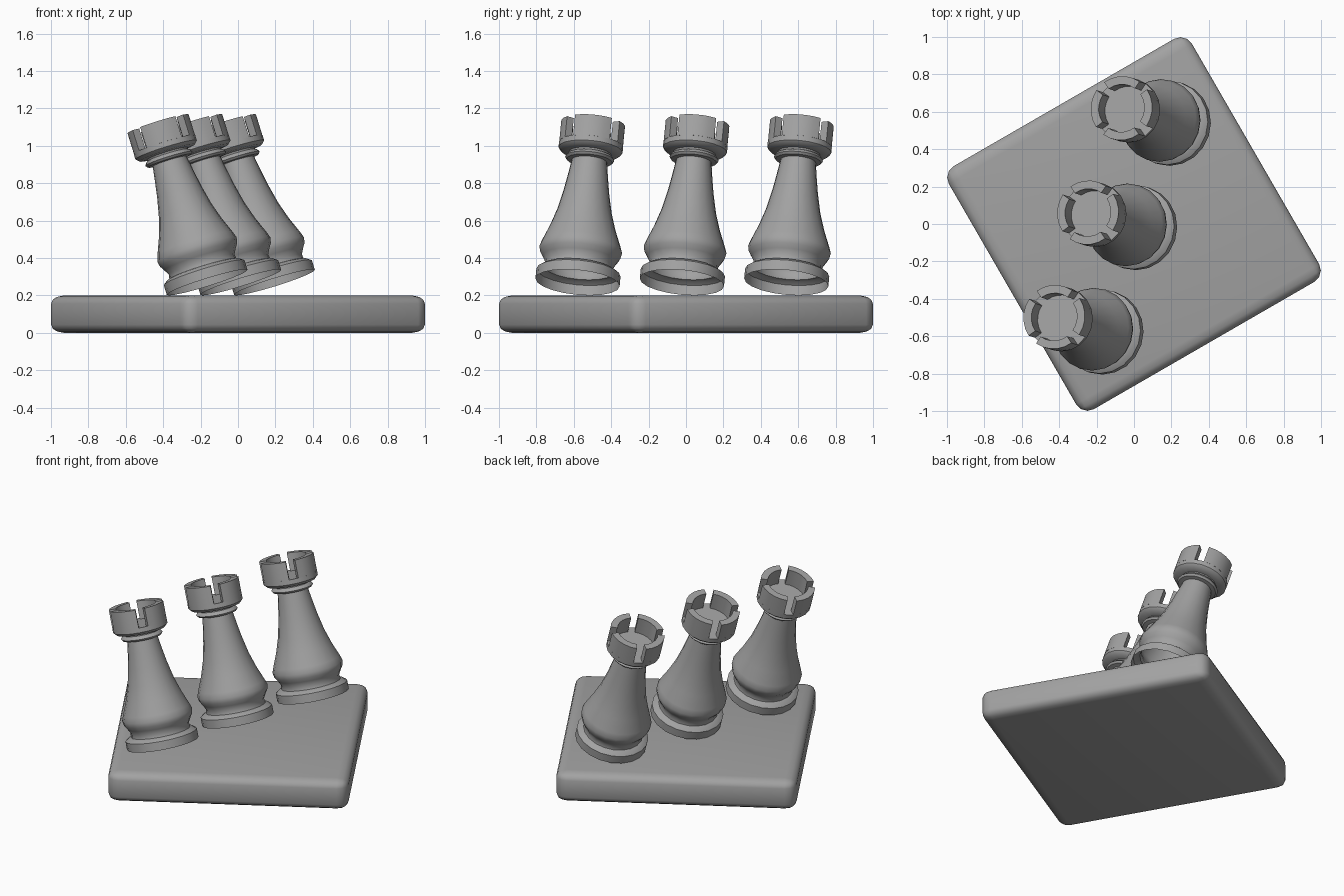
import bpy, bmesh, math
from mathutils import Matrix, Vector

cube = bpy.data.objects.get("Cube")
if cube:
    bpy.data.objects.remove(cube, do_unlink=True)

grey = bpy.data.materials.new("plain_grey")
grey.use_nodes = True
colour = (0.36, 0.36, 0.36, 1)
grey.diffuse_color = colour
grey.node_tree.nodes["Principled BSDF"].inputs["Base Color"].default_value = colour


def finish(name, bm, matrix, angle=35):
    bmesh.ops.recalc_face_normals(bm, faces=bm.faces)
    mesh = bpy.data.meshes.new(name)
    bm.to_mesh(mesh)
    bm.free()
    mesh.materials.append(grey)
    obj = bpy.data.objects.new(name, mesh)
    bpy.context.collection.objects.link(obj)
    obj.matrix_world = matrix
    bpy.ops.object.select_all(action='DESELECT')
    obj.select_set(True)
    bpy.context.view_layer.objects.active = obj
    bpy.ops.object.shade_smooth_by_angle(angle=math.radians(angle))
    return obj


def sweep(bm, profile, angles, full):
    """Turn (radius, height) points about z; full turns close, part turns are solid."""
    rings = [[bm.verts.new((r * math.cos(a), r * math.sin(a), h)) for r, h in profile]
             for a in angles]
    n = len(profile)
    pairs = list(zip(rings, rings[1:] + rings[:1])) if full else list(zip(rings, rings[1:]))
    for p, q in pairs:
        for i in range(n - 1 if full else n):
            j = (i + 1) % n
            bm.faces.new((p[i], q[i], q[j], p[j]))
    if full:
        bm.faces.new([ring[-1] for ring in rings])
    else:
        bm.faces.new(rings[0])
        bm.faces.new(rings[-1])


# Board: rounded square slab, edges flattened vertically
bm = bmesh.new()
bmesh.ops.create_cube(bm, size=1, matrix=Matrix.Diagonal((1.5, 1.5, 0.32, 1)))
bmesh.ops.bevel(bm, geom=bm.edges[:], offset=0.07, segments=3, profile=0.5, affect='EDGES')
bmesh.ops.scale(bm, vec=(1, 1, 0.2 / 0.32), verts=bm.verts)
finish("board", bm, Matrix.Translation((0, 0, 0.1)) @ Matrix.Rotation(math.radians(30), 4, 'Z'))

# Tower outline from the open foot up to the floor inside the crown
FLOOR, TOP, RIM = 0.775, 0.89, 0.172
outline = [(0.226, 0), (0.226, 0.055), (0.205, 0.07), (0.188, 0.075), (0.184, 0.1),
           (0.2, 0.13), (0.216, 0.155), (0.222, 0.185), (0.21, 0.22), (0.176, 0.305),
           (0.146, 0.4), (0.122, 0.51), (0.107, 0.6), (0.095, 0.68),
           (0.122, 0.683), (0.132, 0.695), (0.122, 0.71), (0.112, 0.715), (0.114, 0.724),
           (0.155, 0.728), (RIM, 0.745), (RIM, FLOOR)]
battlement = [(0.128, FLOOR - 0.002), (RIM, FLOOR - 0.002), (RIM, TOP), (0.128, TOP)]

# Row of three towers, all leaning square to the row
lean = Matrix.Rotation(math.radians(18), 4, Vector((-0.303, -0.953, 0)))
for k, place in enumerate(("front", "middle", "back")):
    spot = Vector((-0.165 + 0.18 * k, -0.58 + 0.558 * k, 0.27))
    matrix = Matrix.Translation(spot) @ lean
    bm = bmesh.new()
    sweep(bm, outline, [math.tau * i / 20 for i in range(20)], True)
    finish(place + "_tower", bm, matrix, 40)

    # Four battlements with narrow diagonal gaps
    bm = bmesh.new()
    for quarter in range(4):
        sweep(bm, battlement, [math.radians(90 * quarter - 35 + 14 * i) for i in range(6)], False)
    finish(place + "_battlements", bm, matrix)
